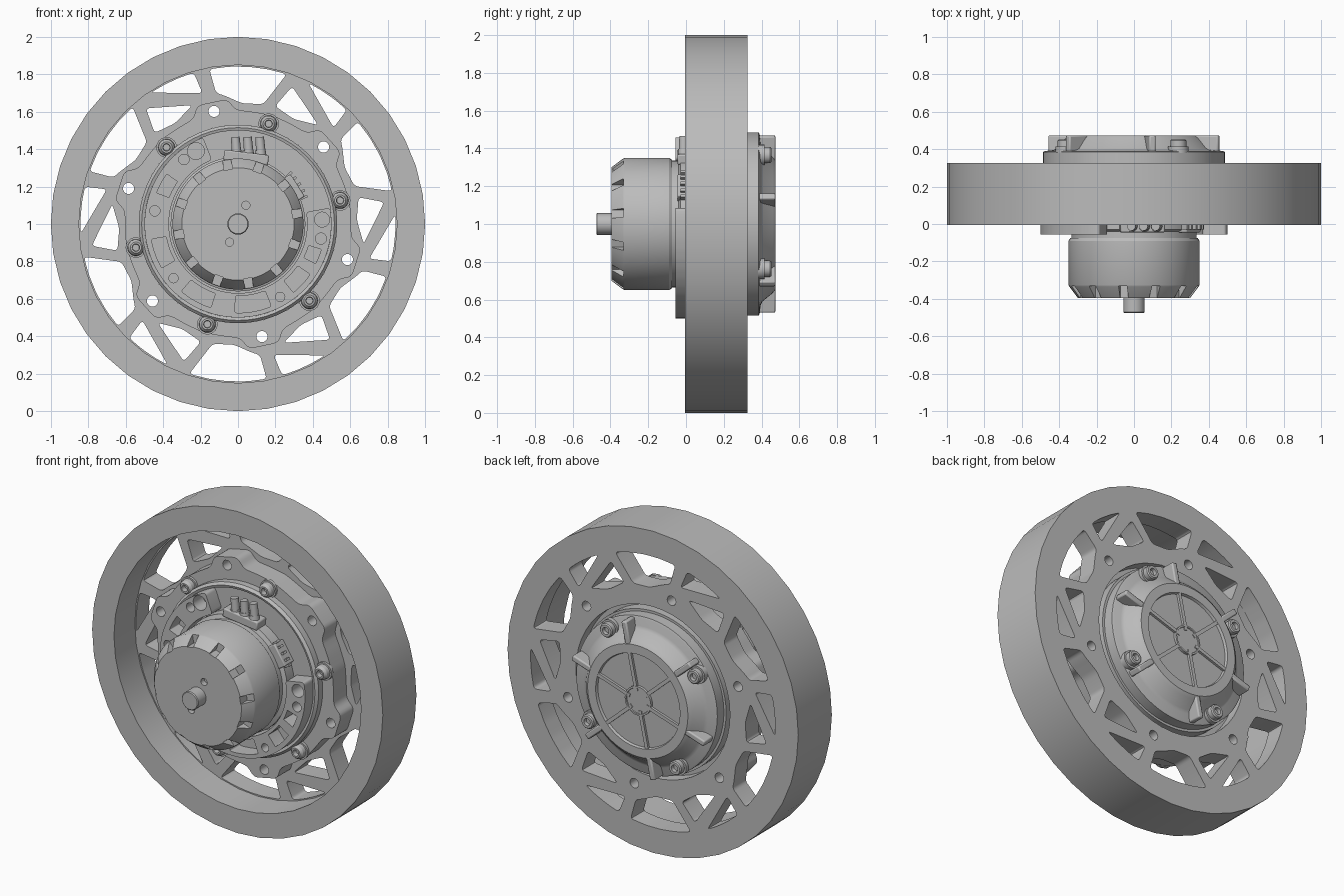
import bpy, bmesh
from math import sin, cos, pi, radians
from mathutils import Matrix, Vector

if "Cube" in bpy.data.objects:
    bpy.data.objects.remove(bpy.data.objects["Cube"])

grey = bpy.data.materials.new("machined grey")
grey.use_nodes = True
grey.diffuse_color = (0.5, 0.5, 0.5, 1)
grey.node_tree.nodes["Principled BSDF"].inputs["Base Color"].default_value = (0.5, 0.5, 0.5, 1)

LOBE = 42       # angle of the first hub lobe
SECTORS = [LOBE + 60 * k for k in range(6)]


def polar(angle, r):
    return Vector((r * cos(radians(angle)), r * sin(radians(angle))))


def finish(name, bm):
    bmesh.ops.remove_doubles(bm, verts=bm.verts, dist=1e-5)
    bmesh.ops.recalc_face_normals(bm, faces=bm.faces)
    mesh = bpy.data.meshes.new(name)
    bm.to_mesh(mesh)
    bm.free()
    mesh.materials.append(grey)
    ob = bpy.data.objects.new(name, mesh)
    bpy.context.collection.objects.link(ob)
    return ob


def lathe(name, profile, centres=((0, 0),), segs=48, closed=False):
    """Spin (radius, y) points about axes parallel to y through each centre."""
    bm = bmesh.new()
    for cx, cz in centres:
        rings = []
        for r, y in profile:
            n = [2 * pi * i / segs for i in range(segs)]
            if r == 0:
                rings.append([bm.verts.new((cx, y, 1 + cz))] * segs)
            else:
                rings.append([bm.verts.new((cx + r * cos(a), y, 1 + cz + r * sin(a))) for a in n])
        pairs = list(zip(rings, rings[1:])) + ([(rings[-1], rings[0])] if closed else [])
        for a, b in pairs:
            for i in range(segs):
                j = (i + 1) % segs
                corners = list(dict.fromkeys((a[i], a[j], b[j], b[i])))
                if len(corners) > 2:
                    bm.faces.new(corners)
    return finish(name, bm)


def circle(r, centre=(0, 0), segs=48):
    c = Vector(centre)
    return [c + polar(360 * i / segs, r) for i in range(segs)]


def rounded(points, radius):
    """Replace every corner of an outline by a short curve."""
    out = []
    for i, p in enumerate(points):
        a, b = points[i - 1] - p, points[(i + 1) % len(points)] - p
        d = min(radius, 0.45 * a.length, 0.45 * b.length)
        s, e = p + a.normalized() * d, p + b.normalized() * d
        out += [s * (1 - t) ** 2 + p * 2 * t * (1 - t) + e * t * t for t in (0, 0.25, 0.5, 0.75, 1)]
    return out


def plate(name, loops, y0, y1):
    """Flat plate between two depths; inner loops become openings."""
    curve = bpy.data.curves.new(name, 'CURVE')
    curve.dimensions = '2D'
    curve.fill_mode = 'BOTH'
    curve.extrude = (y1 - y0) / 2
    for loop in loops:
        spline = curve.splines.new('POLY')
        spline.points.add(len(loop) - 1)
        spline.use_cyclic_u = True
        for point, co in zip(spline.points, loop):
            point.co = (co.x, co.y, 0, 1)
    temp = bpy.data.objects.new(name + " outline", curve)
    bpy.context.collection.objects.link(temp)
    deps = bpy.context.evaluated_depsgraph_get()
    mesh = bpy.data.meshes.new_from_object(temp.evaluated_get(deps))
    mesh.transform(Matrix.Translation((0, (y0 + y1) / 2, 1)) @ Matrix.Rotation(pi / 2, 4, 'X'))
    bm = bmesh.new()
    bm.from_mesh(mesh)
    bpy.data.objects.remove(temp)
    bpy.data.meshes.remove(mesh)
    return finish(name, bm)


def radial_boxes(name, angles, r0, r1, y0, y1, width, bevel=0):
    bm = bmesh.new()
    for a in angles:
        m = (Matrix.Translation((0, 0, 1)) @ Matrix.Rotation(-radians(a), 4, 'Y')
             @ Matrix.Translation(((r0 + r1) / 2, (y0 + y1) / 2, 0))
             @ Matrix.Diagonal((r1 - r0, y1 - y0, width, 1)))
        bmesh.ops.create_cube(bm, size=1, matrix=m)
    ob = finish(name, bm)
    if bevel:
        mod = ob.modifiers.new("soft edges", 'BEVEL')
        mod.width, mod.segments = bevel, 2
    return ob


def arc(r, a0, a1, steps):
    return [polar(a0 + (a1 - a0) * i / steps, r) for i in range(steps + 1)]


# Wheel rim and the pierced web at its back
lathe("wheel_rim", [(1, -0.005), (1, 0.325), (0.85, 0.325), (0.85, -0.005)], segs=40, closed=True)
pockets = [
    [(3.2, .725), (4.3, .842), (10, .842), (16, .842), (21.5, .842)],
    [(9, .68), (26.5, .79), (30.5, .66), (20, .635)],
    [(36, .655), (30, .842), (37, .842), (44, .842), (51, .842), (58.5, .842),
     (57.5, .71), (54, .69), (46, .645)],
]
lobe_holes = [circle(0.03, polar(a, 0.615), 16) for a in SECTORS]
web = [circle(0.85, segs=40), circle(0.53)] + lobe_holes
for a in SECTORS:
    web += [rounded([polar(a + da, r) for da, r in pocket], 0.022) for pocket in pockets]
plate("spoked_web", web, 0.2, 0.325)

# Lobed hub ring carrying the motor
outline = []
for a in SECTORS:
    outline += [polar(a + da, r) for da, r in
                ((-7, .67), (7, .67), (11, .61), (20, .605), (30, .61), (40, .605), (49, .61))]
plate("lobed_hub", [rounded(outline, 0.03), circle(0.53)] + lobe_holes, 0.075, 0.2)

# Motor mounting body and front seat ring
lathe("motor_body", [(0, 0.04), (0.5, 0.04), (0.5, 0.025), (0.515, 0.02), (0.53, 0.035),
                     (0.53, 0.25), (0.5, 0.25), (0.5, 0.32), (0, 0.32)], segs=64)
bolt_spots = [polar(a + 31, 0.56) for a in SECTORS]
lathe("hub_bolts", [(0, 0.05), (0.018, 0.05), (0.02, 0.02), (0.03, 0.02), (0.042, 0.035),
                    (0.045, 0.06), (0.055, 0.06), (0.055, 0.08), (0, 0.08)], bolt_spots, 18)

# Crescent front plate with slots and round openings
crescent = rounded(arc(0.5, 112, 370, 40) + arc(0.37, 370, 112, 40), 0.02)
openings = []
for mid, half, w in ((152, 7, .035), (200, 10, .04), (241, 11, .04), (280, 12, .045), (317, 8, .04), (338, 5, .035)):
    ring = arc(0.43 + w, mid - half, mid + half, 8) + arc(0.43 - w, mid + half, mid - half, 8)
    openings.append(rounded(ring, 0.03))
for a, r in ((120, .045), (130, .028), (171, .028), (220, .025), (300, .025), (350, .03), (363, .04)):
    openings.append(circle(r, polar(a, 0.45), 20))
plate("crescent_plate", [crescent] + openings, -0.055, 0.041)

# Motor can with notched chamfer and shaft
lathe("motor_base", [(0, -0.08), (0.335, -0.08), (0.335, -0.04), (0.36, -0.03), (0.36, 0.05), (0, 0.05)], segs=64)
can = lathe("motor_can", [(0, -0.395), (0.3, -0.395), (0.345, -0.335), (0.35, -0.325),
                          (0.35, -0.09), (0.34, -0.075), (0, -0.075)], segs=64)
notches = radial_boxes("notch_cutter", [10 + 30 * k for k in range(12)], 0.295, 0.4, -0.45, -0.33, 0.045)
holes = lathe("hole_cutter", [(0, -0.45), (0.022, -0.45), (0.022, -0.36), (0, -0.36)],
              [(0.042, 0.1), (-0.045, -0.097)], 16)
for cutter in (notches, holes):
    cutter.hide_render = True
    cutter.hide_set(True)
    mod = can.modifiers.new("cut", 'BOOLEAN')
    mod.operation, mod.object, mod.solver = 'DIFFERENCE', cutter, 'EXACT'
lathe("motor_shaft", [(0, -0.475), (0.052, -0.475), (0.057, -0.47), (0.057, -0.39), (0, -0.39)], segs=32)

# Cable terminals on top and a small side connector
radial_boxes("terminal_block", [83], 0.33, 0.385, -0.045, 0.045, 0.24, 0.008)
bm = bmesh.new()
for x in (-0.01, 0.055, 0.12):
    lean = Matrix.Rotation(radians(-5), 4, 'Y')
    for r, z, h in ((0.026, 1.41, 0.11), (0.032, 1.375, 0.04)):
        bmesh.ops.create_cone(bm, cap_ends=True, segments=16, radius1=r, radius2=r * 0.9, depth=h,
                              matrix=Matrix.Translation((x, -0.012, z)) @ lean)
finish("terminal_pins", bm)
radial_boxes("side_connector", [33], 0.3, 0.38, -0.045, 0.045, 0.14, 0.006)
radial_boxes("connector_teeth", [22, 27, 33, 39, 44], 0.36, 0.4, -0.03, 0.0, 0.014)

# Domed back cover with ribs, raised spokes and bolts
RIBS = [18 + 60 * k for k in range(6)]
lathe("back_cover", [(0.485, 0.25), (0.485, 0.385), (0.475, 0.39), (0.43, 0.395), (0.41, 0.405),
                     (0.365, 0.46), (0.345, 0.474), (0.29, 0.474), (0.285, 0.458), (0, 0.458)], segs=64)
radial_boxes("cover_ribs", RIBS, 0.34, 0.478, 0.385, 0.473, 0.036, 0.008)
radial_boxes("cover_spokes", RIBS, 0.06, 0.295, 0.45, 0.473, 0.022)
lathe("cover_centre", [(0.09, 0.45), (0.09, 0.474), (0.08, 0.474), (0.078, 0.468), (0, 0.468)], segs=32)
cover_spots = [polar(57 + 90 * k, 0.435) for k in range(4)]
lathe("cover_bolts", [(0.055, 0.38), (0.055, 0.415), (0.043, 0.415), (0.043, 0.445), (0.037, 0.452),
                      (0.022, 0.452), (0.02, 0.43), (0, 0.43)], cover_spots, 20)

# Smooth shading with crisp edges
bpy.ops.object.select_all(action='DESELECT')
for ob in bpy.context.collection.objects:
    if ob.type == 'MESH' and not ob.hide_render:
        ob.select_set(True)
        bpy.context.view_layer.objects.active = ob
bpy.ops.object.shade_smooth_by_angle(angle=radians(30))
